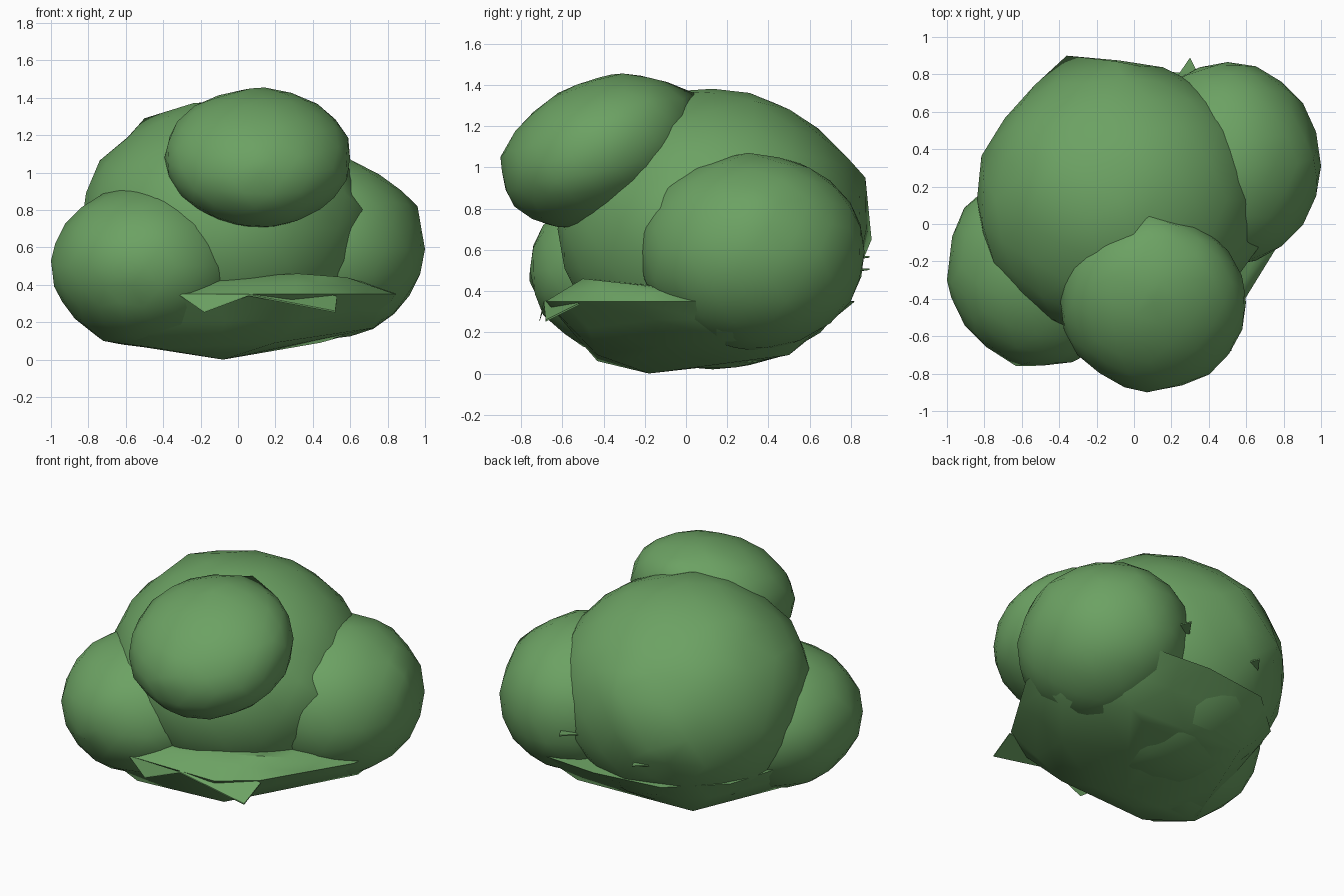
import bpy, bmesh, random
from mathutils import Vector

if "Cube" in bpy.data.objects:
    bpy.data.objects.remove(bpy.data.objects["Cube"])

random.seed(4)
green = bpy.data.materials.new("leaf_green")
green.diffuse_color = (0.15, 0.36, 0.125, 1)
green.use_nodes = True
green.node_tree.nodes["Principled BSDF"].inputs["Base Color"].default_value = green.diffuse_color


def finish(name, bm, smooth=True):
    me = bpy.data.meshes.new(name)
    bm.to_mesh(me)
    bm.free()
    me.materials.append(green)
    for p in me.polygons:
        p.use_smooth = smooth
    ob = bpy.data.objects.new(name, me)
    bpy.context.collection.objects.link(ob)
    return ob


def lobe(name, centre, radii, pulls=(), jitter=0.014, tilt=0.0):
    """Uneven low-poly ball; pulls drag the nearest corner to a point."""
    c, r = Vector(centre), Vector(radii)
    bm = bmesh.new()
    bmesh.ops.create_icosphere(bm, subdivisions=3, radius=1.0)
    for v in bm.verts:
        d = v.co.copy() * (1 + random.uniform(-jitter, jitter))
        v.co = c + Vector((d.x * r.x, d.y * r.y, d.z * r.z + tilt * d.y))
    for p in pulls:
        p = Vector(p)
        min(bm.verts, key=lambda v: (v.co - p).length).co = p
    return finish(name, bm)


def leaf(name, pts):
    """Thin angular sheet of foliage."""
    bm = bmesh.new()
    top = [bm.verts.new(p) for p in pts]
    low = [bm.verts.new(Vector(p) - Vector((0, 0, 0.008))) for p in pts]
    bm.faces.new(top)
    bm.faces.new(low[::-1])
    for i in range(len(pts)):
        j = (i + 1) % len(pts)
        bm.faces.new((top[j], top[i], low[i], low[j]))
    bmesh.ops.recalc_face_normals(bm, faces=bm.faces)
    return finish(name, bm, False)


# Foliage masses
lobe("main_crown", (-0.08, 0.13, 0.70), (0.765, 0.75, 0.685),
     [(-0.36, 0.90, 0.65), (0.67, -0.12, 0.80), (-0.5, 0.2, 1.29), (-0.1, 0.87, 0.95)])
lobe("left_clump", (-0.49, -0.23, 0.50), (0.51, 0.53, 0.43),
     [(-1.0, -0.3, 0.53), (-0.63, -0.76, 0.45), (-0.72, -0.3, 0.10)])
lobe("right_clump", (0.50, 0.32, 0.59), (0.495, 0.55, 0.475),
     [(1.0, 0.31, 0.59), (0.96, 0.35, 0.82), (0.60, 0.3, 1.07)])
lobe("front_clump", (0.105, -0.42, 1.08), (0.50, 0.47, 0.36),
     [(0.07, -0.90, 1.05), (0.07, -0.36, 1.45), (0.08, 0.04, 1.36)], tilt=0.10)

# Broad dished underside: ragged rim plus low points, wrapped as one hull
rim = [(-0.88, -0.40), (-0.60, -0.68), (-0.20, -0.66), (0.30, -0.68), (0.52, -0.52),
       (0.66, -0.25), (0.84, 0.0), (0.90, 0.35), (0.78, 0.62), (0.50, 0.79),
       (0.10, 0.82), (-0.35, 0.76), (-0.66, 0.48), (-0.78, 0.10)]
low = [(-0.72, -0.30, 0.10), (-0.43, -0.43, 0.06), (-0.08, -0.18, 0.0), (0.20, -0.43, 0.09),
       (0.44, 0.50, 0.09), (0.73, 0.20, 0.17), (0.10, 0.35, 0.06), (-0.40, 0.50, 0.11)]
ledge = [(-0.05, -0.50, 0.44), (0.32, -0.50, 0.46), (0.58, -0.32, 0.44)]
bm = bmesh.new()
for p in [(x, y, 0.35) for x, y in rim] + low + ledge:
    bm.verts.new(p)
bmesh.ops.convex_hull(bm, input=bm.verts)
bmesh.ops.subdivide_edges(bm, edges=bm.edges, cuts=1, smooth=0.0, use_grid_fill=True)
bmesh.ops.recalc_face_normals(bm, faces=bm.faces)
underside = finish("underside", bm)
bpy.context.view_layer.objects.active = underside
underside.select_set(True)
bpy.ops.object.shade_smooth_by_angle(angle=0.7)

# Loose leaf sheets around the front and back skirt
leaf("front_leaf_left", [(-0.18, -0.71, 0.26), (0.06, -0.69, 0.35), (-0.31, -0.68, 0.35)])
leaf("front_leaf_right", [(0.05, -0.69, 0.35), (0.52, -0.68, 0.26), (0.53, -0.52, 0.34),
                          (0.25, -0.56, 0.39)])
for i, (x, z) in enumerate([(-0.25, 0.50), (0.28, 0.56)]):
    leaf(f"back_leaf_{i}", [(x - 0.18, 0.6, z - 0.03), (x + 0.16, 0.6, z),
                            (x + 0.02, 0.89, z + 0.01)])
